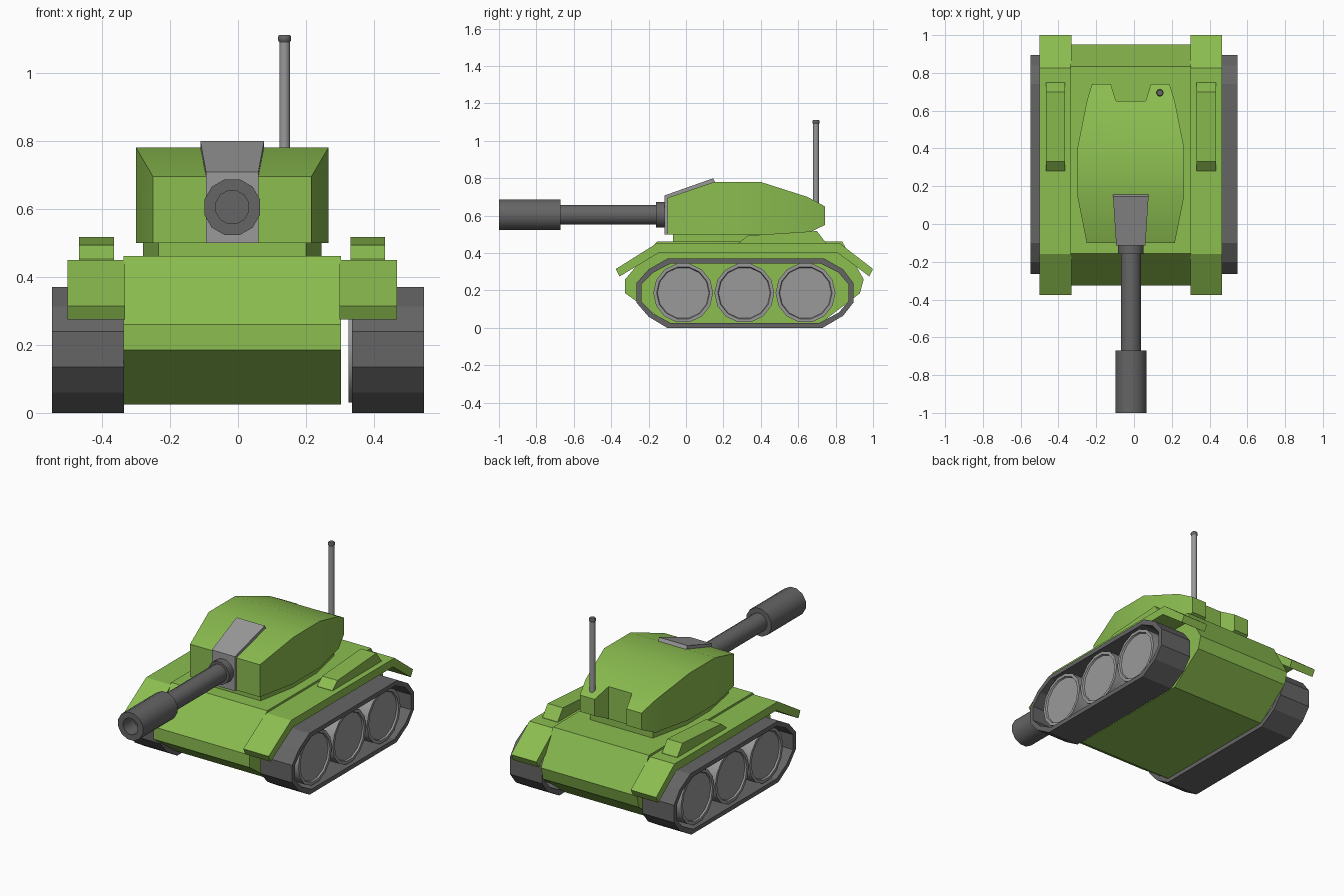
import bpy, bmesh, math

if "Cube" in bpy.data.objects:
    bpy.data.objects.remove(bpy.data.objects["Cube"])

MID = -0.017   # centre line of the hull, turret and gun


def material(name, color):
    m = bpy.data.materials.new(name)
    m.use_nodes = True
    m.diffuse_color = (*color, 1)
    m.node_tree.nodes["Principled BSDF"].inputs["Base Color"].default_value = (*color, 1)
    return m


GREEN = material("armour green", (0.26, 0.51, 0.08))
LIGHT = material("light grey metal", (0.32, 0.32, 0.32))
DARK = material("dark grey metal", (0.13, 0.13, 0.13))


def finish(name, bm, mat):
    bmesh.ops.recalc_face_normals(bm, faces=bm.faces)
    mesh = bpy.data.meshes.new(name)
    bm.to_mesh(mesh)
    bm.free()
    mesh.materials.append(mat)
    ob = bpy.data.objects.new(name, mesh)
    bpy.context.collection.objects.link(ob)
    return ob


def smooth(ob, angle=30):
    bpy.ops.object.select_all(action='DESELECT')
    bpy.context.view_layer.objects.active = ob
    ob.select_set(True)
    bpy.ops.object.shade_smooth_by_angle(angle=math.radians(angle))


def bridge(bm, rings, closed=False):
    """Join rings of vertices with quads, capping the ends unless closed."""
    pairs = list(zip(rings, rings[1:]))
    if closed:
        pairs.append((rings[-1], rings[0]))
    for a, b in pairs:
        n = len(a)
        for i in range(n):
            j = (i + 1) % n
            bm.faces.new((a[i], a[j], b[j], b[i]))
    if not closed:
        bm.faces.new(rings[0])
        bm.faces.new(rings[-1])


def prism(name, profile, x0, x1, mat):
    """Extrude a side profile of (y, z) points across x."""
    bm = bmesh.new()
    bridge(bm, [[bm.verts.new((x, y, z)) for y, z in profile] for x in (x0, x1)])
    return finish(name, bm, mat)


def loft(name, sections, mat):
    """Box sections (y, half width, bottom, top) joined from front to back."""
    bm = bmesh.new()
    bridge(bm, [[bm.verts.new((MID + sx * w, y, z)) for sx, z in
                 ((-1, lo), (1, lo), (1, hi), (-1, hi))] for y, w, lo, hi in sections])
    return finish(name, bm, mat)


def lathe(name, profile, axis, centre, sides, mat):
    """Revolve (radius, distance) points about the x, y or z axis."""
    bm = bmesh.new()
    rings = []
    for r, t in profile:
        ring = []
        for i in range(sides):
            ang = 2 * math.pi * (i + 0.5) / sides
            a, b = r * math.sin(ang), r * math.cos(ang)
            p = {"x": (t, a, b), "y": (a, t, b), "z": (a, b, t)}[axis]
            ring.append(bm.verts.new([p[k] + centre[k] for k in range(3)]))
        rings.append(ring)
    bridge(bm, rings)
    ob = finish(name, bm, mat)
    smooth(ob, 35)
    return ob


# Hull
prism("hull", [(-0.10, 0.025), (-0.325, 0.185), (-0.325, 0.26), (-0.155, 0.462),
               (0.835, 0.462), (0.95, 0.26), (0.93, 0.185), (0.72, 0.025)],
      MID - 0.32, MID + 0.32, GREEN)

# Turret ring and turret
loft("turret_ring", [(-0.07, 0.217, 0.45, 0.505), (0.17, 0.262, 0.45, 0.505),
                     (0.40, 0.262, 0.45, 0.505), (0.64, 0.21, 0.45, 0.505)], GREEN)
turret = loft("turret", [(-0.10, 0.233, 0.50, 0.695), (0.15, 0.283, 0.50, 0.78),
                         (0.40, 0.283, 0.50, 0.78), (0.65, 0.233, 0.505, 0.70),
                         (0.742, 0.205, 0.55, 0.65)], GREEN)

# Notch in the back of the turret
notch = loft("notch_cutter", [(0.65, 0.078, 0.4, 0.9), (0.75, 0.109, 0.4, 0.9),
                              (0.85, 0.14, 0.4, 0.9)], GREEN)
cut = turret.modifiers.new("notch", 'BOOLEAN')
cut.operation = 'DIFFERENCE'
cut.solver = 'EXACT'
cut.object = notch
bpy.context.view_layer.objects.active = turret
turret.select_set(True)
bpy.ops.object.modifier_apply(modifier="notch")
bpy.data.objects.remove(notch)
smooth(turret)

# Gun shield, wider at its upper end
shield = prism("gun_shield", [(-0.09, 0.50), (-0.115, 0.50), (-0.115, 0.708),
                              (0.145, 0.80), (0.155, 0.78), (-0.09, 0.69)],
               MID - 0.077, MID + 0.077, LIGHT)
for v in shield.data.vertices:
    if v.co.y > 0:
        v.co.x = MID + (v.co.x - MID) * 1.22

# Gun
gun = (MID, 0, 0.605)
lathe("gun_collar", [(0.07, -0.10), (0.07, -0.16)], "y", gun, 12, DARK)
lathe("gun_barrel", [(0.055, -0.12), (0.055, -0.69)], "y", gun, 12, DARK)
lathe("gun_muzzle", [(0.085, -0.67), (0.085, -1.0), (0.05, -1.0), (0.05, -0.90)],
      "y", gun, 12, DARK)

# Antenna
pole = (0.137, 0.695, 0)
lathe("antenna_pole", [(0.016, 0.64), (0.016, 1.10)], "z", pole, 12, LIGHT)
lathe("antenna_tip", [(0.016, 1.09), (0.02, 1.096), (0.02, 1.106), (0.016, 1.112)],
      "z", pole, 12, DARK)

# Track loop outline, outer and inner
TRACK = [(-0.10, 0), (0.73, 0), (0.84, 0.065), (0.895, 0.135), (0.895, 0.24),
         (0.84, 0.313), (0.74, 0.37), (-0.10, 0.37), (-0.20, 0.313),
         (-0.265, 0.24), (-0.265, 0.135), (-0.20, 0.06)]


def shrink(y, z, by=0.026):
    ky, kz = 1 - by / 0.58, 1 - by / 0.185
    return 0.315 + (y - 0.315) * ky, 0.185 + (z - 0.185) * kz


for side, s in (("left", 1), ("right", -1)):
    # Fender with bent ends
    prism(side + "_fender", [(-0.375, 0.315), (-0.16, 0.45), (0.825, 0.45), (1.0, 0.315),
                             (0.98, 0.275), (0.81, 0.402), (-0.145, 0.402), (-0.355, 0.275)],
          MID + s * 0.315, MID + s * 0.484, GREEN)
    # Stowage box on the fender
    prism(side + "_fender_box", [(0.28, 0.44), (0.28, 0.452), (0.33, 0.494),
                                 (0.70, 0.518), (0.75, 0.452), (0.75, 0.44)],
          MID + s * 0.348, MID + s * 0.45, GREEN)
    # Hollow track band
    bm = bmesh.new()
    inner = [shrink(*p) for p in TRACK]
    rings = [[bm.verts.new((s * x, y, z)) for y, z in loop] for x, loop in
             ((0.335, TRACK), (0.547, TRACK), (0.547, inner), (0.335, inner))]
    bridge(bm, rings, closed=True)
    finish(side + "_track", bm, DARK)
    # Road wheels with a shallow dish
    for k, place in enumerate(("front", "middle", "rear")):
        lathe(f"{side}_{place}_wheel",
              [(0.16, s * 0.325), (0.16, s * 0.525), (0.142, s * 0.525), (0.138, s * 0.515)],
              "x", (0, -0.015 + 0.327 * k, 0.187), 14, LIGHT)
